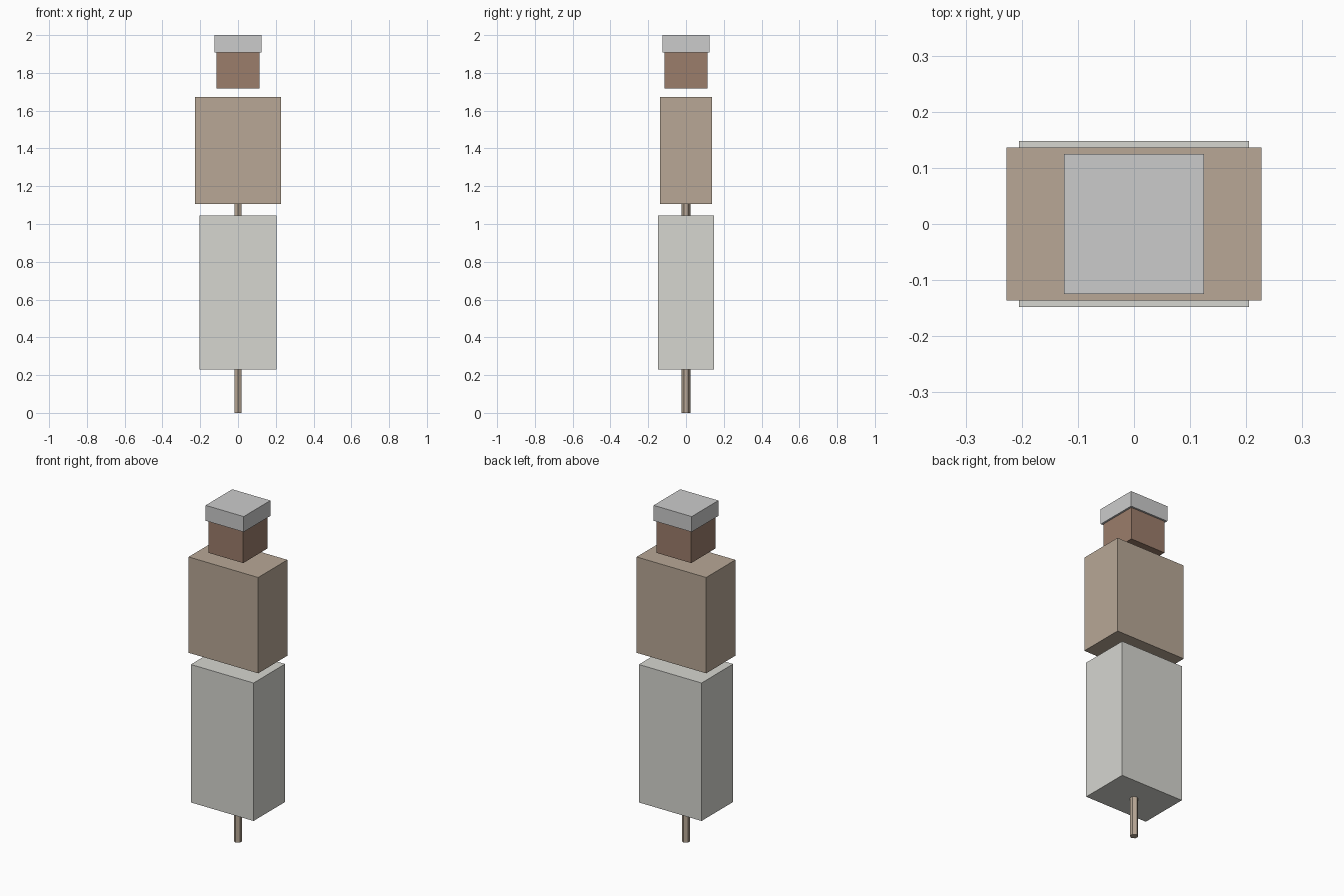
import bpy

if "Cube" in bpy.data.objects:
    bpy.data.objects.remove(bpy.data.objects["Cube"])


def paint(obj, color):
    mat = bpy.data.materials.new(obj.name + "_color")
    mat.diffuse_color = (*color, 1)
    mat.use_nodes = True
    mat.node_tree.nodes["Principled BSDF"].inputs["Base Color"].default_value = mat.diffuse_color
    obj.data.materials.append(mat)


def box(name, width, depth, z0, z1, color):
    bpy.ops.mesh.primitive_cube_add(size=1, location=(0, 0, (z0 + z1) / 2))
    obj = bpy.context.object
    obj.name = name
    obj.scale = (width, depth, z1 - z0)
    bpy.ops.object.transform_apply(location=False, rotation=False, scale=True)
    paint(obj, color)


TAN = (0.48, 0.39, 0.305)

# Six-sided pole that carries the figure and ends inside the upper body
POLE_TOP = 1.37
bpy.ops.mesh.primitive_cylinder_add(vertices=6, radius=0.0227, depth=POLE_TOP,
                                    location=(0, 0, POLE_TOP / 2))
pole = bpy.context.object
pole.name = "pole"
paint(pole, TAN)

# Stacked body blocks
box("lower_body", 0.41, 0.295, 0.23, 1.046, (0.67, 0.67, 0.63))
box("upper_body", 0.455, 0.273, 1.105, 1.672, TAN)

# Head, with its top tucked inside the cap
box("head", 0.2275, 0.2275, 1.718, 1.945, (0.33, 0.205, 0.147))
box("cap", 0.249, 0.249, 1.909, 2.0, (0.54, 0.54, 0.555))
